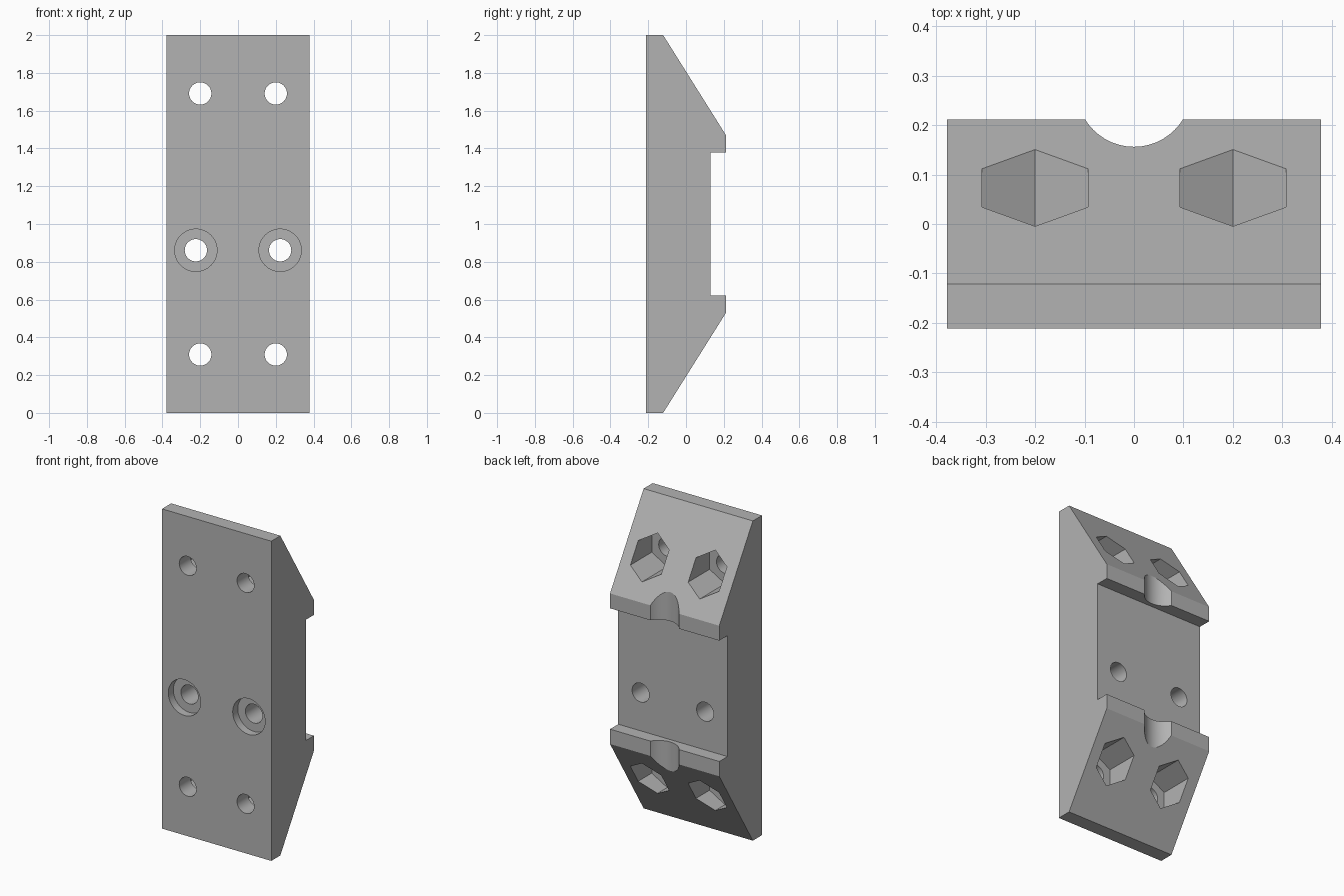
import bpy, bmesh, math
from mathutils import Matrix

if "Cube" in bpy.data.objects:
    bpy.data.objects.remove(bpy.data.objects["Cube"])

HALF_W, FRONT, BACK = 0.378, -0.211, 0.211


def make_object(name, bm):
    bmesh.ops.recalc_face_normals(bm, faces=bm.faces)
    mesh = bpy.data.meshes.new(name)
    bm.to_mesh(mesh)
    bm.free()
    obj = bpy.data.objects.new(name, mesh)
    bpy.context.collection.objects.link(obj)
    return obj


def prism(name, sides, radius, x, z, y0, y1):
    """Regular prism along y, with one corner pointing up."""
    bm = bmesh.new()
    place = Matrix.Translation((x, (y0 + y1) / 2, z)) @ Matrix.Rotation(math.pi / 2, 4, "X")
    bmesh.ops.create_cone(bm, cap_ends=True, segments=sides, radius1=radius,
                          radius2=radius, depth=y1 - y0, matrix=place)
    return make_object(name, bm)


# Side profile (y, z): lower half, mirrored about mid height, swept across x
half = [(FRONT, 0), (-0.121, 0), (BACK, 0.529), (BACK, 0.622), (0.13, 0.622)]
outline = half + [(y, 2 - z) for y, z in reversed(half)]
bm = bmesh.new()
face = bm.faces.new([bm.verts.new((-HALF_W, y, z)) for y, z in outline])
sweep = bmesh.ops.extrude_face_region(bm, geom=[face])
moved = [v for v in sweep["geom"] if isinstance(v, bmesh.types.BMVert)]
bmesh.ops.translate(bm, verts=moved, vec=(2 * HALF_W, 0, 0))
block = make_object("clamp_block", bm)

cutters = []
for x in (-0.2, 0.2):
    for z in (0.309, 1.691):
        # Nut pockets open on the slopes, bolt holes run through
        cutters.append(prism("nut_pocket", 6, 0.1235, x, z, -0.10, 0.4))
        cutters.append(prism("bolt_hole", 48, 0.059, x, z, -0.4, 0.4))
for x in (-0.223, 0.223):
    # Counterbored screw holes
    cutters.append(prism("counterbore", 64, 0.112, x, 0.861, -0.4, FRONT + 0.05))
    cutters.append(prism("screw_hole", 48, 0.059, x, 0.861, -0.4, 0.4))

# Round groove through both lips
bm = bmesh.new()
bmesh.ops.create_cone(bm, cap_ends=True, segments=48, radius1=0.116, radius2=0.116,
                      depth=3, matrix=Matrix.Translation((0, 0.272, 1)))
cutters.append(make_object("cable_groove", bm))

# Cut everything, then bake the result and discard the cutters
for cutter in cutters:
    mod = block.modifiers.new(cutter.name, "BOOLEAN")
    mod.operation, mod.solver, mod.object = "DIFFERENCE", "EXACT", cutter
    cutter.hide_render = True
graph = bpy.context.evaluated_depsgraph_get()
baked = bpy.data.meshes.new_from_object(block.evaluated_get(graph))
block.modifiers.clear()
block.data = baked
for cutter in cutters:
    bpy.data.objects.remove(cutter)

# Single grey finish
grey = bpy.data.materials.new("plain_grey")
grey.use_nodes = True
colour = (0.45, 0.45, 0.45, 1)
grey.diffuse_color = colour
grey.node_tree.nodes["Principled BSDF"].inputs["Base Color"].default_value = colour
block.data.materials.clear()
block.data.materials.append(grey)

bpy.ops.object.select_all(action="DESELECT")
block.select_set(True)
bpy.context.view_layer.objects.active = block
bpy.ops.object.shade_smooth_by_angle(angle=math.radians(30))
